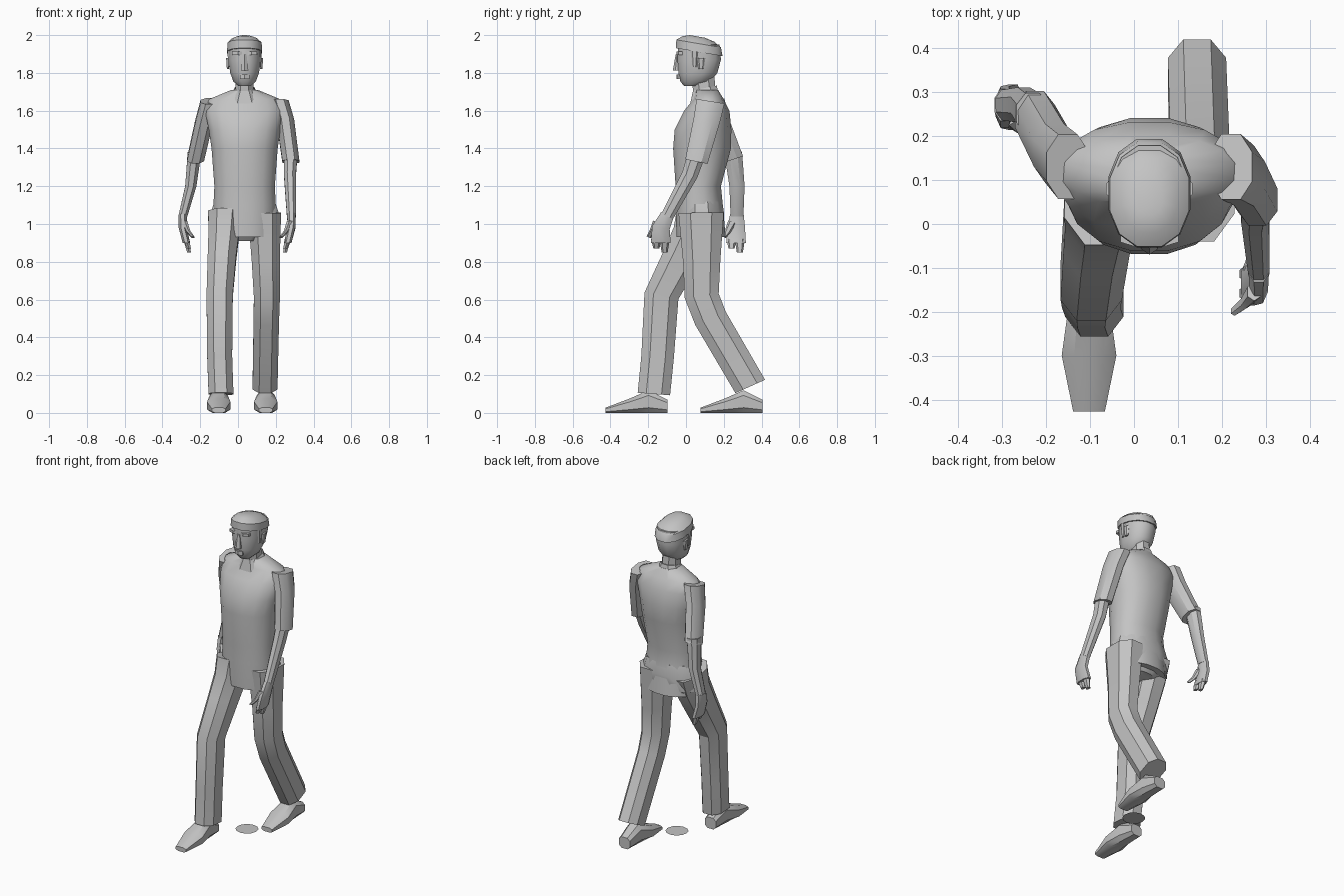
import bpy
import bmesh
import math
from mathutils import Vector

default_cube = bpy.data.objects.get("Cube")
if default_cube:
    bpy.data.objects.remove(default_cube, do_unlink=True)

# One plain colour for the whole figure
grey = bpy.data.materials.new("plain_grey")
grey.use_nodes = True
colour = (*[.55] * 3, 1)
grey.diffuse_color = colour
grey.node_tree.nodes["Principled BSDF"].inputs["Base Color"].default_value = colour

MIDDLE = .035           # x of the body axis
UPRIGHT = math.pi / 2   # tilt that turns a section to face the front


def finish(name, bm, angle):
    """Turn a bmesh into a shaded, coloured object."""
    bmesh.ops.recalc_face_normals(bm, faces=bm.faces)
    mesh = bpy.data.meshes.new(name)
    bm.to_mesh(mesh)
    bm.free()
    mesh.materials.append(grey)
    obj = bpy.data.objects.new(name, mesh)
    bpy.context.collection.objects.link(obj)
    bpy.ops.object.select_all(action="DESELECT")
    obj.select_set(True)
    bpy.context.view_layer.objects.active = obj
    bpy.ops.object.shade_smooth_by_angle(angle=math.radians(angle))


def loft(name, rings, sides=8, power=.9, angle=35):
    """Skin sections given as (centre, half width, half depth, tilt about x)."""
    bm = bmesh.new()
    limit = math.cos(math.pi / sides) ** power

    def rounded(value):
        return math.copysign(abs(value) ** power, value) / limit

    loops = []
    for centre, width, depth, tilt in rings:
        loop = []
        for i in range(sides):
            turn = (i + .5) * math.tau / sides
            across = width * rounded(math.cos(turn))
            along = depth * rounded(math.sin(turn))
            offset = Vector((across, along * math.cos(tilt), along * math.sin(tilt)))
            loop.append(bm.verts.new(Vector(centre) + offset))
        loops.append(loop)
    for lower, upper in zip(loops, loops[1:]):
        for i in range(sides):
            j = (i + 1) % sides
            bm.faces.new((lower[i], lower[j], upper[j], upper[i]))
    bm.faces.new(loops[0])
    bm.faces.new(loops[-1])
    finish(name, bm, angle)


def central(name, rows, tilt=0, **options):
    """Loft on the body axis through rows of (y, z, half width, half depth)."""
    rings = [((MIDDLE, y, z), width, depth, tilt) for y, z, width, depth in rows]
    loft(name, rings, **options)


def limb(name, path, start, end, taper=1, **options):
    """Tube down a path, tapering in size, with sections square to the path."""
    path = [Vector(point) for point in path]
    rings = []
    for i, point in enumerate(path):
        ahead = path[min(i + 1, len(path) - 1)] - path[max(i - 1, 0)]
        tilt = math.atan2(ahead.y, -ahead.z)
        left = ((point.z - path[-1].z) / (path[0].z - path[-1].z)) ** taper
        width, depth = (e + (s - e) * left for s, e in zip(start, end))
        rings.append((point, width, depth, tilt * .8))
    loft(name, rings, **options)


def block(name, centre, width, depth, height, flare=1):
    """Small six-sided piece whose bottom is widened by the flare."""
    rise = Vector((0, 0, height))
    loft(name, [
        (Vector(centre) - rise, width * flare, depth * flare, 0),
        (Vector(centre) + rise, width, depth, 0),
    ], sides=6)


# Shirt body, from hem to neckline
central("shirt", [
    (.08, .93, .16, .13),
    (.07, 1.1, .165, .125),
    (.065, 1.2, .16, .12),
    (.085, 1.4, .175, .153),
    (.09, 1.5, .19, .15),
    (.11, 1.6, .21, .12),
    (.12, 1.66, .19, .08),
    (.11, 1.71, .07, .06),
], sides=16, angle=50)

# Open collar and neck
central("collar", [(.1, 1.65, .09, .08), (.1, 1.72, .05, .064)], tilt=.2)
central("neck", [(.1, 1.65, .05, .06), (.09, 1.8, .045, .06)], tilt=.2)

# Head with chin, cheeks and forehead, then the hair cap
central("head", [
    (.03, 1.73, .032, .04),
    (.05, 1.755, .06, .08),
    (.063, 1.8, .076, .103),
    (.07, 1.87, .086, .115),
    (.068, 1.95, .084, .11),
], sides=12, angle=40)
central("hair", [
    (.07, 1.91, .093, .125),
    (.067, 1.955, .09, .12),
    (.065, 1.98, .064, .085),
    (.06, 1.993, .03, .04),
], tilt=-.17, sides=12, angle=40)

# Face details
block("nose", (MIDDLE, -.04, 1.855), .01, .013, .042, flare=2)
block("lips", (MIDDLE, -.033, 1.78), .025, .016, .012)
for side, word in ((1, "left"), (-1, "right")):
    brow = MIDDLE + side * .036
    block(word + "_brow", (brow, -.03, 1.904), .03, .018, .008)
    ear = MIDDLE + side * .088
    block(word + "_ear", (ear, .08, 1.85), .01, .02, .03, flare=.6)
    block(word + "_sideburn", (ear - side * .005, .045, 1.88), .008, .02, .05, flare=.5)

# Sleeves and forearms: one arm swings forward, the other back
SLEEVE = {"start": (.048, .075), "end": (.045, .06)}
limb("left_sleeve", [(.22, .13, 1.65), (.25, .11, 1.55), (.28, .055, 1.33)], **SLEEVE)
limb("right_sleeve", [(-.15, .13, 1.65), (-.18, .16, 1.54), (-.225, .245, 1.34)], **SLEEVE)

FOREARM = {"start": (.036, .047), "end": (.024, .034)}
limb("left_forearm", [(.28, .06, 1.38), (.275, .02, 1.26), (.283, -.1, 1.04)], **FOREARM)
limb("right_forearm", [(-.23, .25, 1.38), (-.25, .27, 1.2), (-.292, .27, 1.04)], **FOREARM)


def hand(word, side, wrist, lean):
    """Palm, curled fingers and a thumb; the lean carries the hand forward."""
    wrist = Vector(wrist)

    def reach(inward, forward, down):
        return wrist + Vector((-side * inward, -lean - forward, -down))

    palm = [wrist, reach(0, 0, .07), reach(.02, 0, .15)]
    limb(word + "_palm", palm, (.023, .036), (.02, .052), taper=2)
    for finger, forward, tip in (("front", .024, .18), ("back", -.02, .2)):
        path = [reach(.018, forward, .13), reach(.034, forward, tip)]
        limb(word + "_" + finger + "_fingers", path, (.016, .024), (.01, .014), sides=6)
    path = [reach(.01, .02, .04), reach(.03, .045, .09), reach(.055, .065, .12)]
    limb(word + "_thumb", path, (.015, .02), (.008, .01), sides=6)


hand("left", 1, (.283, -.098, 1.05), .035)
hand("right", -1, (-.293, .27, 1.05), .005)

# Trousers: hips and two legs in mid stride
central("trouser_hips", [
    (.08, 1.12, .16, .112),
    (.085, 1.05, .183, .117),
    (.08, .96, .185, .115),
    (.08, .91, .09, .08),
], sides=12)
TROUSERS = {"start": (.088, .12), "end": (.066, .086), "taper": 3, "power": .85, "angle": 25}
limb("right_trouser_leg", [
    (-.07, .07, 1.06),
    (-.075, .04, .95),
    (-.085, -.025, .82),
    (-.097, -.13, .62),
    (-.097, -.15, .3),
    (-.09, -.17, .1),
], **TROUSERS)
limb("left_trouser_leg", [
    (.14, .08, 1.06),
    (.147, .083, .8),
    (.153, .083, .62),
    (.15, .13, .5),
    (.143, .34, .14),
], **TROUSERS)

# Shoes, skinned from heel to toe
for word, x, heel in (("left", .147, .405), ("right", -.102, -.098)):
    stations = [(0, .038, .035), (.1, .048, .06), (.2, .062, .038), (.327, .036, .014)]
    loft(word + "_shoe", [
        ((x, heel - step, height), width, height, UPRIGHT)
        for step, width, height in stations
    ], power=.7)

# Flat round marker on the ground under the body
disc = bmesh.new()
bmesh.ops.create_circle(disc, cap_ends=True, segments=12, radius=.066)
bmesh.ops.translate(disc, verts=disc.verts, vec=(MIDDLE, .04, .003))
finish("ground_disc", disc, 30)
